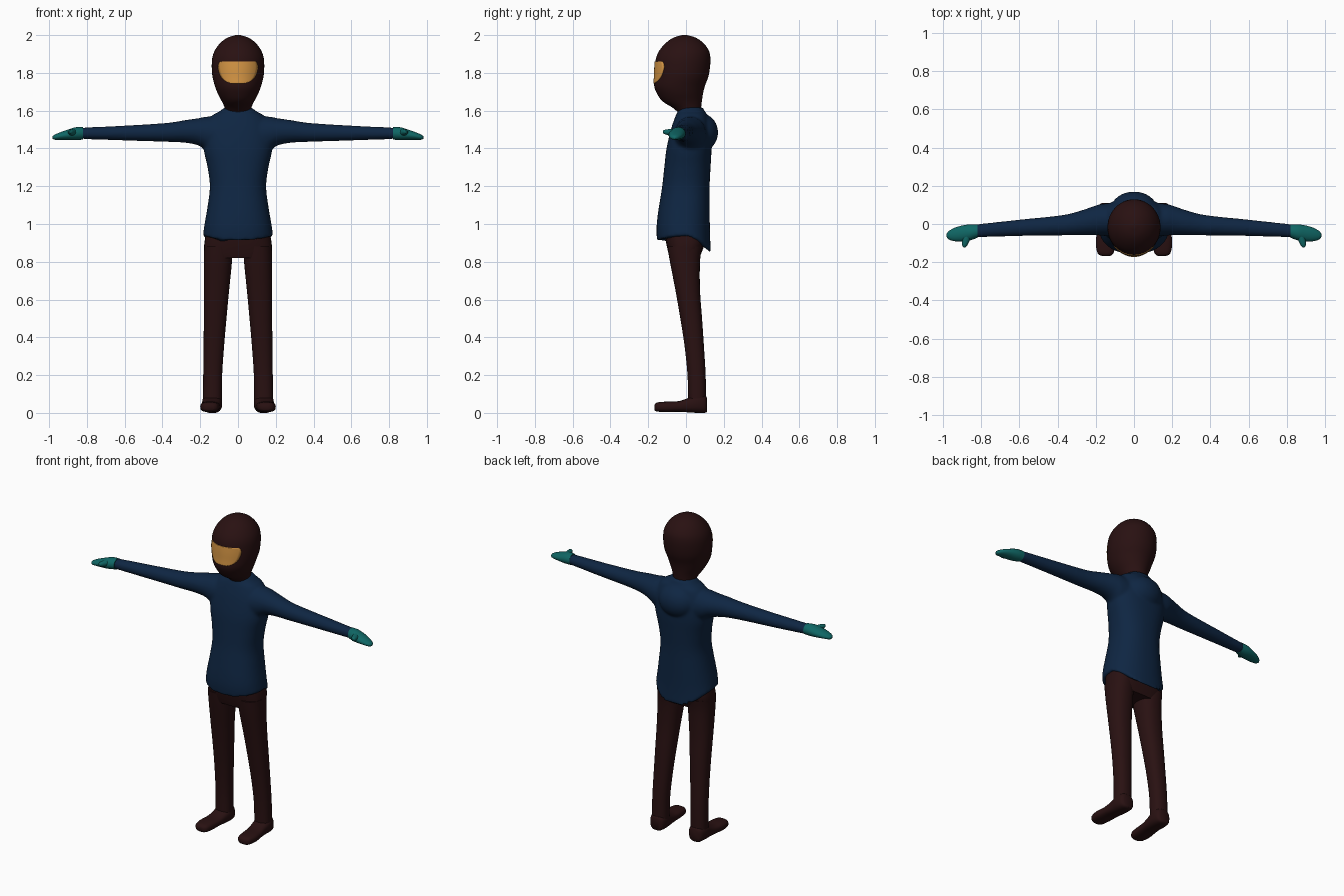
import bpy, bmesh
from math import sin, cos, pi, copysign
from mathutils import Matrix

cube = bpy.data.objects.get("Cube")
if cube:
    bpy.data.objects.remove(cube, do_unlink=True)


def material(name, rgb):
    m = bpy.data.materials.new(name)
    m.use_nodes = True
    m.diffuse_color = (*rgb, 1)
    m.node_tree.nodes["Principled BSDF"].inputs["Base Color"].default_value = (*rgb, 1)
    return m


DARK = material("dark_brown", (0.022, 0.0055, 0.0058))
NAVY = material("navy", (0.0045, 0.019, 0.055))
TEAL = material("teal", (0.005, 0.135, 0.13))
AMBER = material("amber", (0.66, 0.30, 0.058))

# How a section's (u, v) and station t become x, y, z
AXES = {"x": lambda t, u, v: (t, u, v),
        "y": lambda t, u, v: (u, t, v),
        "z": lambda t, u, v: (u, v, t)}


def refine(rows, steps=4):
    """Catmull-Rom interpolation of section rows."""
    pts = [rows[0]] + list(rows) + [rows[-1]]
    out = []
    for a, b, c, d in zip(pts, pts[1:], pts[2:], pts[3:]):
        for i in range(steps):
            f = i / steps
            out.append([q + f / 2 * (r - p + f * (2*p - 5*q + 4*r - s + f * (3*q - p - 3*r + s)))
                        for p, q, r, s in zip(a, b, c, d)])
    return out + [list(rows[-1])]


def spow(c, n):
    return copysign(abs(c) ** (2 / n), c)


def loft(bm, axis, rows, n=2.0, side=1, segs=32, shift=None):
    """Skin rounded sections; each row is station, u centre, u half width, v low, v high."""
    rings = []
    for t, cu, hu, v0, v1 in refine(rows):
        ring = []
        for k in range(segs):
            a = 2 * pi * k / segs
            u = cu + hu * spow(cos(a), n)
            v = (v0 + v1) / 2 + (v1 - v0) / 2 * spow(sin(a), n)
            p = AXES[axis](t + (shift(t, sin(a)) if shift else 0), u, v)
            ring.append(bm.verts.new((p[0] * side, p[1], p[2])))
        rings.append(ring)
    for r, s in zip(rings, rings[1:]):
        for k in range(segs):
            j = (k + 1) % segs
            bm.faces.new((r[k], r[j], s[j], s[k]))
    for end in (rings[0], rings[-1]):
        bm.faces.new(end)


def finish(bm, name, mat, angle=0.9):
    bmesh.ops.recalc_face_normals(bm, faces=bm.faces)
    me = bpy.data.meshes.new(name)
    bm.to_mesh(me)
    bm.free()
    me.materials.append(mat)
    ob = bpy.data.objects.new(name, me)
    bpy.context.collection.objects.link(ob)
    bpy.ops.object.select_all(action="DESELECT")
    ob.select_set(True)
    bpy.context.view_layer.objects.active = ob
    bpy.ops.object.shade_smooth_by_angle(angle=angle)
    return ob


# Masked head and neck
HEAD = [(1.58, 0, .062, -.03, .075), (1.615, 0, .07, -.07, .08),
        (1.65, 0, .086, -.125, .084), (1.69, 0, .107, -.153, .09),
        (1.73, 0, .122, -.168, .10), (1.78, 0, .135, -.166, .118),
        (1.83, 0, .139, -.164, .127), (1.88, 0, .136, -.158, .129),
        (1.92, 0, .122, -.14, .12), (1.96, 0, .092, -.105, .09),
        (1.987, 0, .054, -.065, .05), (2.0, 0, .012, -.02, .004)]
bm = bmesh.new()
loft(bm, "z", HEAD, segs=48)
finish(bm, "head", DARK)


# Eye opening: thin plate following the front of the head
def face_y(x, z):
    rows = refine(HEAD)
    for a, b in zip(rows, rows[1:]):
        if a[0] <= z <= b[0]:
            f = (z - a[0]) / (b[0] - a[0])
            _, _, hw, y0, y1 = [p + f * (q - p) for p, q in zip(a, b)]
            return (y0 + y1) / 2 - (y1 - y0) / 2 * (1 - (x / hw) ** 2) ** 0.5


bm = bmesh.new()
grid = []
for z, w in refine([(1.745, .035), (1.755, .065), (1.775, .088), (1.80, .1),
                    (1.83, .106), (1.85, .102), (1.86, .095)], 2):
    xs = [w * (k / 8 - 1) for k in range(17)]
    grid.append([bm.verts.new((x, face_y(x, z) - 0.004, z)) for x in xs])
for r, s in zip(grid, grid[1:]):
    for k in range(16):
        bm.faces.new((r[k], r[k + 1], s[k + 1], s[k]))
plate = finish(bm, "eye_opening", AMBER)
thick = plate.modifiers.new("thickness", "SOLIDIFY")
thick.thickness = 0.006


# Sweater: torso with dipped hem, sleeves and hanging collar fused together
def hem(t, s):
    fade = max(0, 1 - (t - 0.94) / 0.12)
    return -fade * s * s * (0.03 if s < 0 else 0.10)


bm = bmesh.new()
loft(bm, "z", [(.94, 0, .186, -.153, .133), (1.0, 0, .177, -.156, .127),
               (1.1, 0, .16, -.142, .125), (1.2, 0, .149, -.126, .125),
               (1.3, 0, .161, -.115, .13), (1.4, 0, .182, -.103, .135),
               (1.5, 0, .178, -.08, .13), (1.57, 0, .14, -.056, .115),
               (1.595, 0, .1, -.044, .1), (1.618, 0, .07, -.035, .09)],
     n=2.3, segs=48, shift=hem)
for side in (1, -1):
    loft(bm, "x", [(.1, .022, .09, 1.36, 1.572), (.17, .022, .083, 1.39, 1.568),
                   (.21, .018, .076, 1.416, 1.56), (.28, .006, .064, 1.43, 1.55),
                   (.38, -.007, .053, 1.435, 1.535), (.6, -.02, .043, 1.442, 1.521),
                   (.83, -.036, .034, 1.45, 1.51)], side=side)
bmesh.ops.create_uvsphere(bm, u_segments=32, v_segments=16, radius=1,
                          matrix=Matrix.Translation((0, .08, 1.485))
                          @ Matrix.Diagonal((.12, .09, .1, 1)))
sweater = finish(bm, "sweater", NAVY)
fuse = sweater.modifiers.new("fuse", "REMESH")
fuse.mode = "VOXEL"
fuse.voxel_size = 0.009
fuse.use_smooth_shade = True
soften = sweater.modifiers.new("soften", "SMOOTH")
soften.factor = 0.5
soften.iterations = 5

# Hips
bm = bmesh.new()
loft(bm, "z", [(.97, 0, .165, -.115, .1), (.9, 0, .178, -.105, .1),
               (.85, 0, .179, -.094, .083), (.82, 0, .176, -.085, .07)], n=2.8)
finish(bm, "hips", DARK)

for side, word in ((1, "left"), (-1, "right")):
    # Gloved hand with thumb
    bm = bmesh.new()
    loft(bm, "x", [(.82, -.037, .035, 1.447, 1.513), (.86, -.044, .042, 1.444, 1.512),
                   (.9, -.05, .042, 1.445, 1.5), (.94, -.055, .035, 1.446, 1.486),
                   (.97, -.059, .022, 1.446, 1.473), (.981, -.059, .008, 1.451, 1.465)],
         side=side, segs=20)
    loft(bm, "y", [(-.05, .868, .026, 1.46, 1.505), (-.085, .879, .02, 1.467, 1.503),
                   (-.11, .886, .014, 1.474, 1.5), (-.122, .888, .006, 1.481, 1.494)],
         side=side, segs=14)
    finish(bm, word + "_glove", TEAL)

    # Trouser leg
    bm = bmesh.new()
    loft(bm, "z", [(.88, .104, .075, -.098, .085), (.8, .106, .074, -.085, .074),
                   (.65, .114, .067, -.056, .074), (.5, .121, .06, -.03, .085),
                   (.35, .128, .054, -.007, .095), (.2, .134, .05, .008, .104),
                   (.06, .136, .05, .012, .106)], n=2.3, side=side)
    finish(bm, word + "_leg", DARK)

    # Shoe
    bm = bmesh.new()
    loft(bm, "y", [(-.168, .147, .02, .015, .042), (-.152, .149, .042, .007, .055),
                   (-.1, .149, .051, .004, .06), (-.04, .144, .05, .006, .062),
                   (.01, .139, .05, .003, .078), (.06, .137, .053, 0, .1),
                   (.098, .136, .046, 0, .095), (.111, .136, .03, .006, .08)],
         n=2.7, side=side, segs=24)
    finish(bm, word + "_shoe", DARK)
